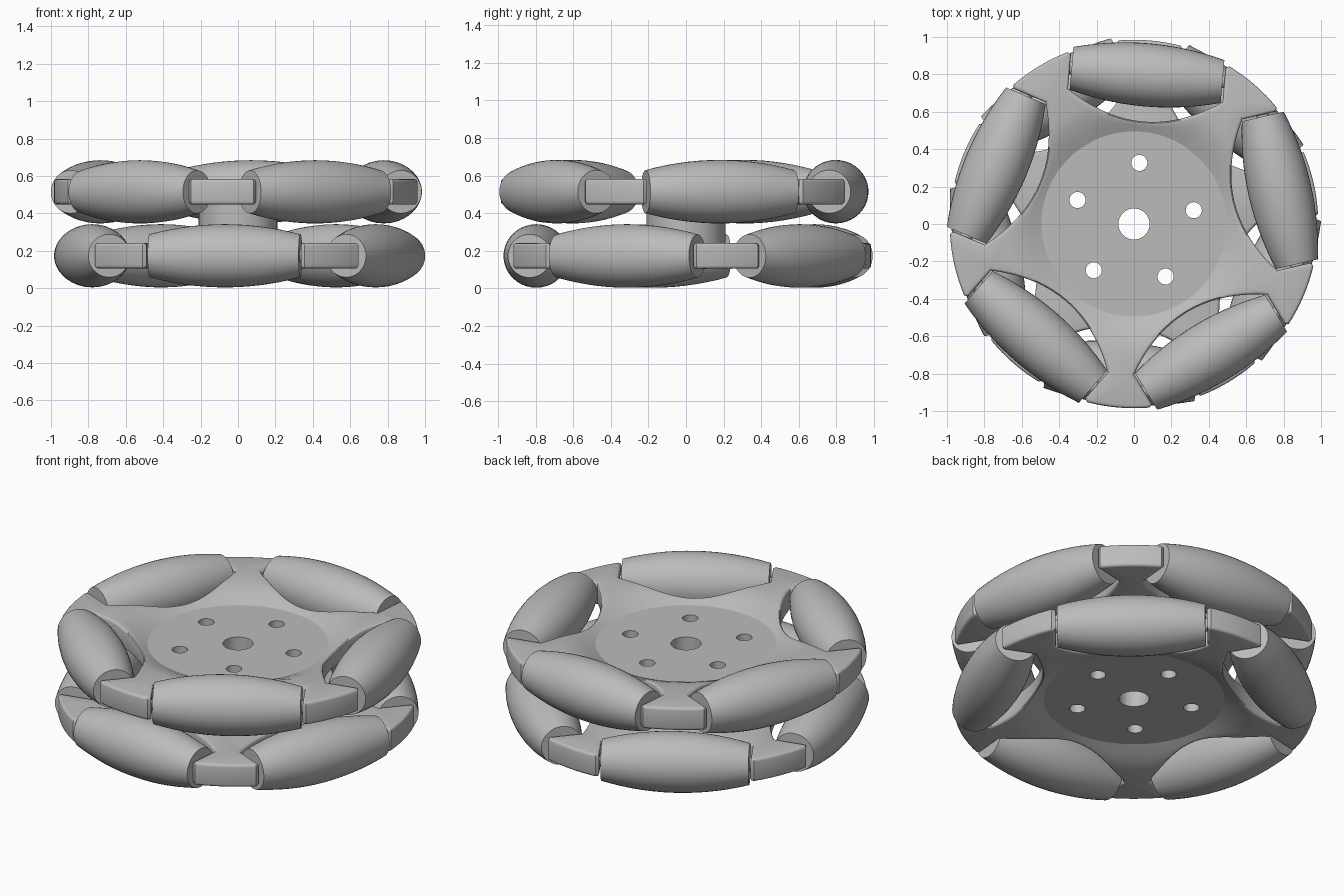
import bpy, bmesh
from math import sin, cos, pi, radians, hypot, atan2
from mathutils import Matrix, Vector

cube = bpy.data.objects.get("Cube")
if cube:
    bpy.data.objects.remove(cube)

grey = bpy.data.materials.new("plain_grey")
grey.use_nodes = True
COLOUR = (0.5, 0.5, 0.5, 1)
grey.diffuse_color = COLOUR
grey.node_tree.nodes["Principled BSDF"].inputs["Base Color"].default_value = COLOUR

N = 5
STEP = 2 * pi / N
HALF = 0.068          # half thickness of the arms
HUB_R = 0.495         # flat recessed disc
RIM_R = 0.985
ROLLER_R = 0.80       # distance of the roller axes from the wheel axis
ROLLER_HALF = 0.405
GAP_HALF = 0.415
LAYERS = (("lower", 0.173, -1, radians(85)), ("upper", 0.515, 1, radians(49)))


def finish(bm, name):
    bmesh.ops.recalc_face_normals(bm, faces=bm.faces)
    mesh = bpy.data.meshes.new(name)
    bm.to_mesh(mesh)
    bm.free()
    mesh.materials.append(grey)
    ob = bpy.data.objects.new(name, mesh)
    bpy.context.collection.objects.link(ob)
    return ob


def select(ob):
    bpy.ops.object.select_all(action='DESELECT')
    ob.select_set(True)
    bpy.context.view_layer.objects.active = ob


def smooth(ob, angle=35):
    select(ob)
    bpy.ops.object.shade_smooth_by_angle(angle=radians(angle))


def add_cylinder(bm, radius, depth, matrix, segments=40):
    bmesh.ops.create_cone(bm, cap_ends=True, segments=segments, radius1=radius,
                          radius2=radius, depth=depth, matrix=matrix)


def polar(r, a):
    return Vector((r * cos(a), r * sin(a), 0))


def pocket_point(middle, b):
    """Point on the curved pocket floor, b along the roller axis."""
    a = 0.55 + 0.13 * (b / 0.4) ** 2
    return polar(a, middle) + polar(b, middle + pi / 2)


def dish(r):
    t = min(max((r - HUB_R) / 0.225, 0), 1)
    return HALF * sin(t * pi / 2)


# Wheel plate: dished hub, five dovetail arms, curved pockets
def make_plate(name, z, side, phase):
    bm = bmesh.new()
    steps = 18
    floor, tips = [], []
    for k in range(N):
        arm = phase + k * STEP
        mid = arm + STEP / 2
        for i in range(steps + 1):
            floor.append(pocket_point(mid, GAP_HALF * (2 * i / steps - 1)))
        # arm tip, listed counter-clockwise
        left = polar(0.875, mid) - polar(GAP_HALF, mid + pi / 2)
        right = polar(0.875, mid - STEP) + polar(GAP_HALF, mid - STEP + pi / 2)
        arc = [polar(RIM_R, arm + radians(9.8) * j / 4) for j in range(-4, 5)]
        tips.append([right] + arc + [left])

    def vert(p, h):
        return bm.verts.new((p.x, p.y, z + side * h))

    # recessed disc and the rising rings around it
    rings = []
    for t in (0, 0.2, 0.4, 0.6, 1):
        ring = []
        for p in floor:
            r = HUB_R + (hypot(p.x, p.y) - HUB_R) * t
            ring.append(vert(polar(r, atan2(p.y, p.x)), dish(r)))
        rings.append(ring)
    count = len(floor)
    bm.faces.new(rings[0])
    for a, b in zip(rings, rings[1:]):
        for i in range(count):
            j = (i + 1) % count
            bm.faces.new((a[i], b[i], b[j], a[j]))
    inner = [vert(p, -HALF) for p in floor]
    bm.faces.new(inner)

    # arm tips and the whole side wall
    outline_top, outline_low = [], []
    for k in range(N):
        first = k * (steps + 1)
        top_tip = [vert(p, HALF) for p in tips[k]]
        low_tip = [vert(p, -HALF) for p in tips[k]]
        for tip, ring in ((top_tip, rings[-1]), (low_tip, inner)):
            bm.faces.new([ring[first - 1]] + tip + [ring[first]])
        outline_top += top_tip + rings[-1][first:first + steps + 1]
        outline_low += low_tip + inner[first:first + steps + 1]
    total = len(outline_top)
    walls = set()
    for i in range(total):
        j = (i + 1) % total
        walls.add(bm.faces.new((outline_top[i], outline_top[j],
                                outline_low[j], outline_low[i])))
    bmesh.ops.recalc_face_normals(bm, faces=bm.faces)
    for v, w in zip(rings[0], rings[0][1:] + rings[0][:1]):
        bm.edges.get((v, w)).smooth = False
    edges = [e for e in bm.edges if sum(f in walls for f in e.link_faces) == 1]
    bmesh.ops.bevel(bm, geom=edges, offset=0.016, segments=3, profile=0.5,
                    affect='EDGES', clamp_overlap=False)
    return finish(bm, name)


# Barrel roller, turned around its own axis, with a small axle
def make_roller(name, z, angle):
    bm = bmesh.new()
    rows, seg = 14, 40
    frame = (Matrix.Rotation(angle, 4, 'Z') @ Matrix.Translation((ROLLER_R, 0, z))
             @ Matrix.Rotation(pi / 2, 4, 'X'))
    rings = []
    for i in range(rows + 1):
        t = 2 * i / rows - 1
        r = 0.115 + 0.054 * (1 - t * t)
        rings.append([bm.verts.new(frame @ (polar(r, 2 * pi * s / seg)
                                            + Vector((0, 0, t * ROLLER_HALF))))
                      for s in range(seg)])
    for a, b in zip(rings, rings[1:]):
        for s in range(seg):
            q = (s + 1) % seg
            bm.faces.new((a[s], a[q], b[q], b[s]))
    bm.faces.new(rings[0])
    bm.faces.new(rings[-1])
    add_cylinder(bm, 0.035, 2 * GAP_HALF + 0.04, frame, 20)
    smooth(finish(bm, name))


# Bore and bolt holes
bm = bmesh.new()
add_cylinder(bm, 0.083, 2, Matrix.Identity(4))
for k in range(N):
    add_cylinder(bm, 0.043, 2, Matrix.Translation(polar(0.328, radians(13) + k * STEP)), 28)
cutter = finish(bm, "hole_cutter")
cutter.hide_render = True

# Spacer joining the two plates
bm = bmesh.new()
add_cylinder(bm, 0.21, 0.22, Matrix.Translation((0, 0, 0.344)), 56)
solids = [finish(bm, "hub_spacer")]

for label, z, side, phase in LAYERS:
    solids.append(make_plate(label + "_plate", z, side, phase))
    for k in range(N):
        make_roller(f"{label}_roller_{k + 1}", z, phase + (k + 0.5) * STEP)

for ob in solids:
    cut = ob.modifiers.new("holes", 'BOOLEAN')
    cut.object = cutter
    cut.operation = 'DIFFERENCE'
    cut.solver = 'EXACT'
    select(ob)
    bpy.ops.object.modifier_apply(modifier=cut.name)
    smooth(ob)
bpy.data.objects.remove(cutter)
